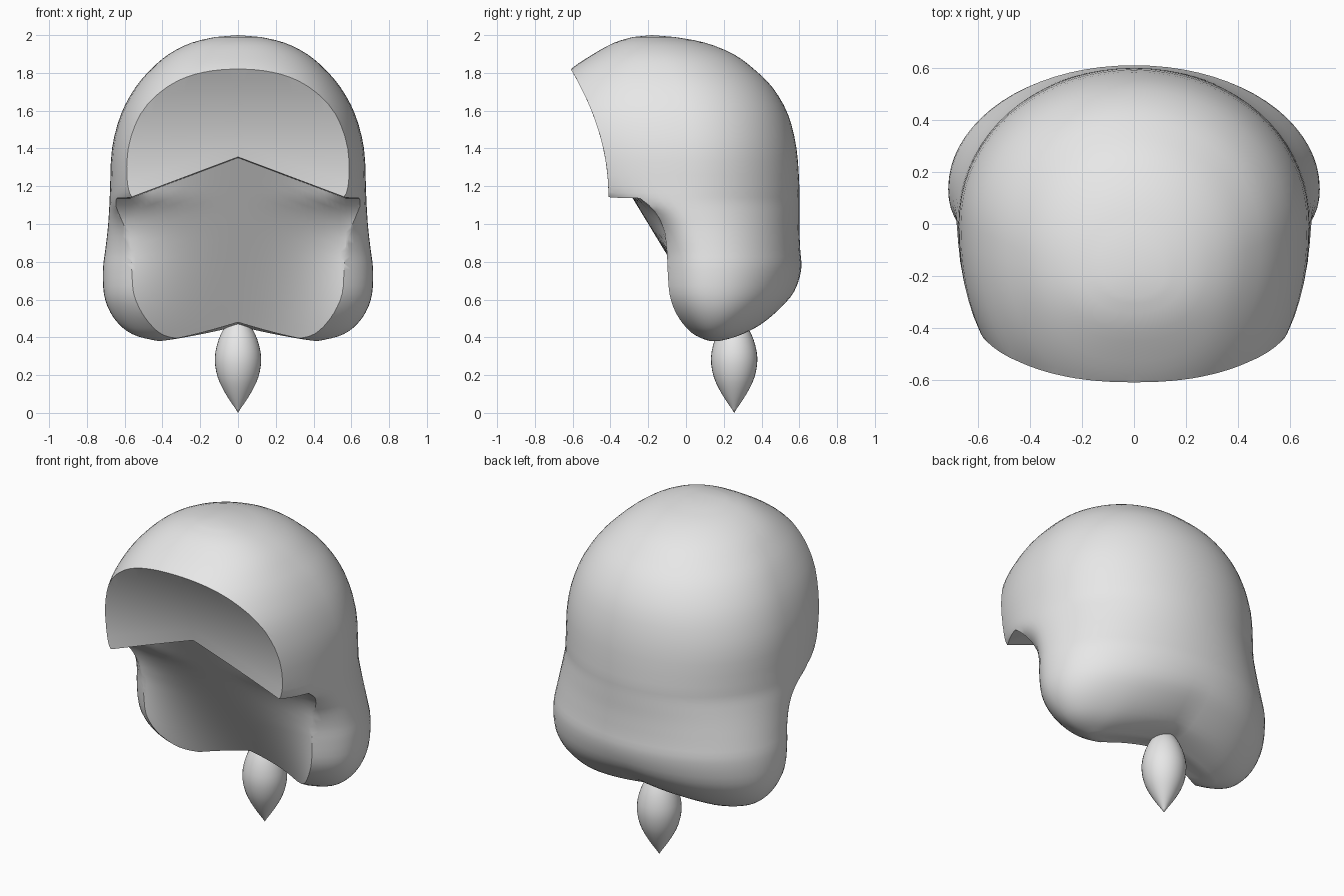
import bpy, bmesh, math

if "Cube" in bpy.data.objects:
    bpy.data.objects.remove(bpy.data.objects["Cube"])

mat = bpy.data.materials.new("light_grey")
mat.diffuse_color = (0.8, 0.8, 0.8, 1)
mat.use_nodes = True
mat.node_tree.nodes["Principled BSDF"].inputs["Base Color"].default_value = mat.diffuse_color


def make_object(name, bm):
    bmesh.ops.recalc_face_normals(bm, faces=bm.faces)
    mesh = bpy.data.meshes.new(name)
    bm.to_mesh(mesh)
    bm.free()
    obj = bpy.data.objects.new(name, mesh)
    bpy.context.collection.objects.link(obj)
    mesh.materials.append(mat)
    return obj


def smooth(obj, angle):
    bpy.ops.object.select_all(action='DESELECT')
    obj.select_set(True)
    bpy.context.view_layer.objects.active = obj
    bpy.ops.object.shade_smooth_by_angle(angle=math.radians(angle))


def loft(bm, rings, first, last):
    """Skin closed rings and close both ends on a single point."""
    vr = [[bm.verts.new(p) for p in r] for r in rings]
    n = len(vr[0])
    for a, b in zip(vr, vr[1:]):
        for i in range(n):
            bm.faces.new((a[i], a[(i + 1) % n], b[(i + 1) % n], b[i]))
    for ring, tip in ((vr[0], first), (vr[-1], last)):
        t = bm.verts.new(tip)
        for i in range(n):
            bm.faces.new((ring[i], ring[(i + 1) % n], t))


def catmull(rows, steps):
    out = []
    for k in range(len(rows) - 1):
        p = [rows[max(0, min(len(rows) - 1, k + d))] for d in (-1, 0, 1, 2)]
        for s in range(steps):
            t = s / steps
            out.append([0.5 * (2 * b + (c - a) * t + (2 * a - 5 * b + 4 * c - d) * t * t
                               + (3 * b - a - 3 * c + d) * t ** 3)
                        for a, b, c, d in zip(*p)])
    return out + [list(rows[-1])]


# Hair volume: height, half width, front y, back y, y of widest point
SECTIONS = [
    (0.380, 0.42, 0.07, 0.25, 0.15), (0.405, 0.53, 0.02, 0.33, 0.15),
    (0.45, 0.61, -0.05, 0.41, 0.15), (0.53, 0.675, -0.135, 0.50, 0.15),
    (0.63, 0.71, -0.19, 0.575, 0.14), (0.76, 0.715, -0.205, 0.61, 0.13),
    (0.86, 0.703, -0.215, 0.605, 0.11), (0.97, 0.69, -0.26, 0.60, 0.07),
    (1.05, 0.684, -0.37, 0.60, 0.03), (1.12, 0.68, -0.60, 0.60, 0.0),
    (1.20, 0.677, -0.72, 0.60, 0.0), (1.40, 0.667, -0.79, 0.585, 0.0),
    (1.58, 0.62, -0.79, 0.54, -0.02), (1.72, 0.545, -0.71, 0.46, -0.05),
    (1.82, 0.46, -0.61, 0.36, -0.09), (1.90, 0.365, -0.49, 0.25, -0.13),
    (1.96, 0.245, -0.38, 0.10, -0.16), (1.99, 0.12, -0.28, -0.06, -0.18),
]
N = 72


def lift(x, y, z):
    """Raise the middle of the lower hem between the two lobes, most at the front."""
    fade = max(0.0, min(1.0, (0.75 - z) / 0.35))
    back = max(0.0, min(1.0, (y - 0.15) / 0.25))
    return (0.1 - 0.05 * back) * fade * max(0.0, 1 - abs(x) / 0.42) ** 1.3


def section(z, w, front, back, mid, k=1.0):
    pts = []
    for i in range(N):
        a = 2 * math.pi * i / N
        c, s = math.cos(a), math.sin(a)
        e = 2 / (2.05 if s > 0 else 2.25)
        x = k * w * math.copysign(abs(c) ** e, c)
        depth = back - mid if s > 0 else mid - front
        y = mid + k * depth * math.copysign(abs(s) ** e, s)
        pts.append((x, y, z + lift(x, y, z)))
    return pts


bm = bmesh.new()
cap = [section(*SECTIONS[0], k=k) for k in (0.2, 0.4, 0.6, 0.8)]
loft(bm, cap + [section(*r) for r in catmull(SECTIONS, 3)],
     (0, 0.15, 0.48), (0, -0.18, 2.0))
hair = make_object("hair", bm)


# Face opening: sloped fringe front above a peaked line, slanted sheet below
def fringe_y(z):
    return -0.41 - 0.445 * max(0, z - 1.15) ** 2


def side_y(z):
    pts = [(0.86, -0.10), (0.95, -0.11), (1.02, -0.135), (1.08, -0.175),
           (1.12, -0.22), (1.14, -0.25), (1.4, -0.30)]
    for (z0, y0), (z1, y1) in zip(pts, pts[1:]):
        if z0 <= z <= z1:
            return y0 + (y1 - y0) * (z - z0) / (z1 - z0)
    return pts[0][1]


def sheet_y(x, z):
    s = min(1, abs(x) / 0.58) ** 2.2
    centre = -0.415 + 0.607 * (1.355 - z)
    return centre * (1 - s) + side_y(z) * s


bm = bmesh.new()
cols = [-1, -0.8] + [-0.685 + 1.37 * i / 48 for i in range(49)] + [0.8, 1]
UP, DOWN = 14, 26
grid = []
for x in cols:
    peak = 1.355 - 0.377 * min(abs(x), 0.57)
    col = []
    for j in range(UP + 1):
        z = 2.3 + (peak - 2.3) * j / UP
        col.append((x, fringe_y(z), z))
    for j in range(DOWN + 1):
        z = peak - 0.004 + (0.2 - peak) * j / DOWN
        col.append((x, sheet_y(x, z), z))
    col += [(x, -2, col[-1][2]), (x, -2, 2.3)]
    grid.append([bm.verts.new(p) for p in col])
m = len(grid[0])
for a, b in zip(grid, grid[1:]):
    for j in range(m):
        bm.faces.new((a[j], a[(j + 1) % m], b[(j + 1) % m], b[j]))
bm.faces.new(grid[0])
bm.faces.new(grid[-1])
cutter = make_object("face_opening_cutter", bm)
cutter.hide_render = True

cut = hair.modifiers.new("face_opening", 'BOOLEAN')
cut.operation = 'DIFFERENCE'
cut.solver = 'EXACT'
cut.object = cutter
bpy.context.view_layer.objects.active = hair
bpy.ops.object.modifier_apply(modifier=cut.name)
bpy.data.objects.remove(cutter)
smooth(hair, 35)

# Tail: pointed spindle hanging under the back of the hair
TAIL = [(0.02, 0.012), (0.10, 0.065), (0.19, 0.108), (0.29, 0.123),
        (0.39, 0.102), (0.47, 0.06), (0.51, 0.02)]
bm = bmesh.new()
loft(bm, [[(r * math.cos(math.tau * i / 32), 0.255 + r * math.sin(math.tau * i / 32), z)
           for i in range(32)] for z, r in catmull(TAIL, 3)],
     (0, 0.255, 0), (0, 0.255, 0.515))
smooth(make_object("tail", bm), 60)
